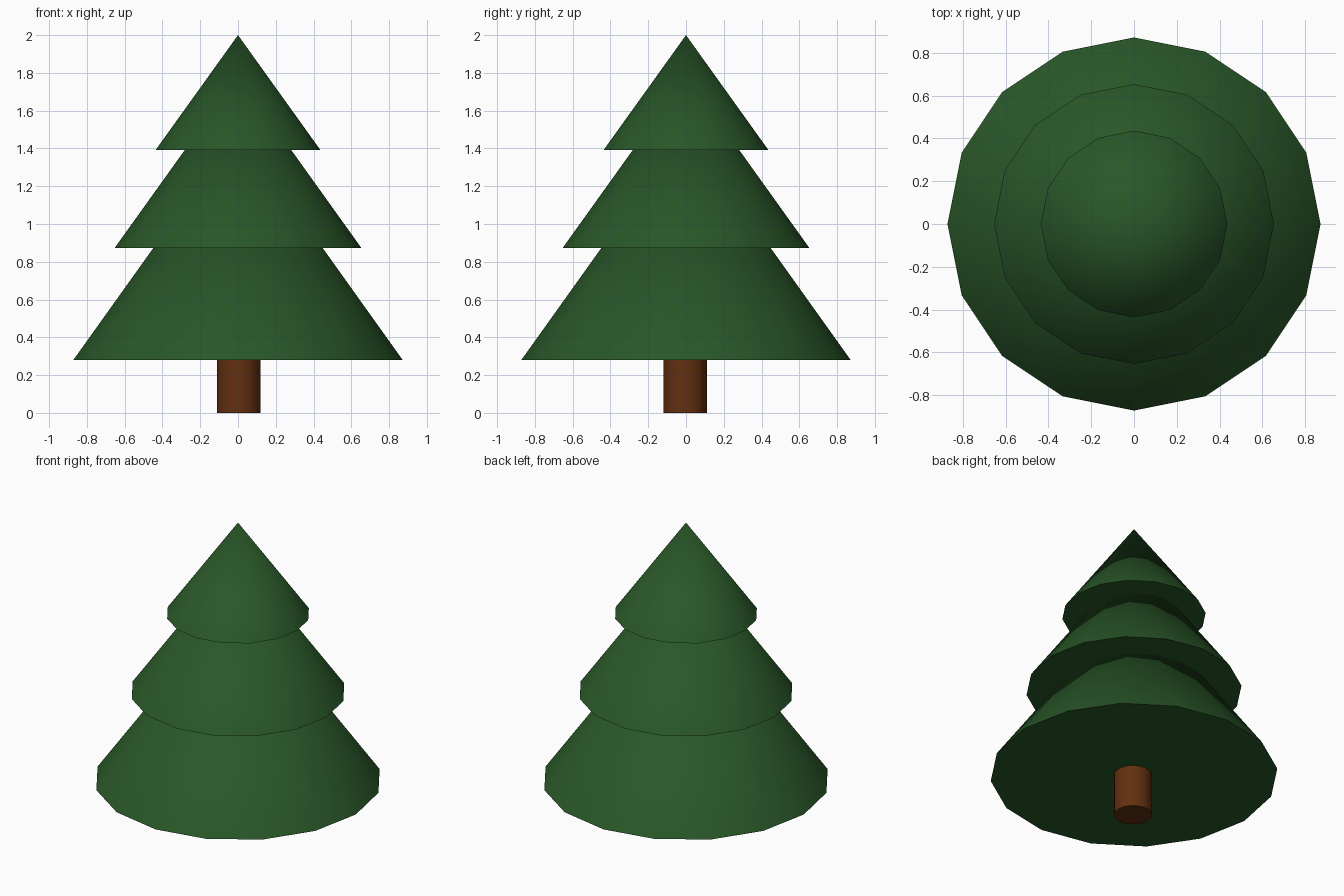
import bpy
import math

if "Cube" in bpy.data.objects:
    bpy.data.objects.remove(bpy.data.objects["Cube"])


def material(name, rgb):
    m = bpy.data.materials.new(name)
    m.diffuse_color = (*rgb, 1)
    m.use_nodes = True
    m.node_tree.nodes["Principled BSDF"].inputs["Base Color"].default_value = m.diffuse_color
    return m


green = material("dark_green", (0.022, 0.095, 0.021))
brown = material("bark_brown", (0.125, 0.030, 0.005))


def finish(name, mat):
    ob = bpy.context.object
    ob.name = name
    ob.data.materials.append(mat)
    bpy.ops.object.shade_smooth_by_angle(angle=math.radians(35))


# Trunk, tucked slightly into the lowest tier
bpy.ops.mesh.primitive_cylinder_add(vertices=16, radius=0.115, depth=0.30,
                                    location=(0.005, -0.005, 0.15))
finish("trunk", brown)

# Foliage tiers: overlapping closed cones (base height, tip height, radius)
for name, base, tip, radius in (("lower_foliage", 0.28, 1.50, 0.872),
                                ("middle_foliage", 0.872, 1.785, 0.654),
                                ("upper_foliage", 1.392, 2.00, 0.436)):
    bpy.ops.mesh.primitive_cone_add(vertices=16, radius1=radius, radius2=0,
                                    depth=tip - base,
                                    location=(0, 0, (base + tip) / 2))
    finish(name, green)
